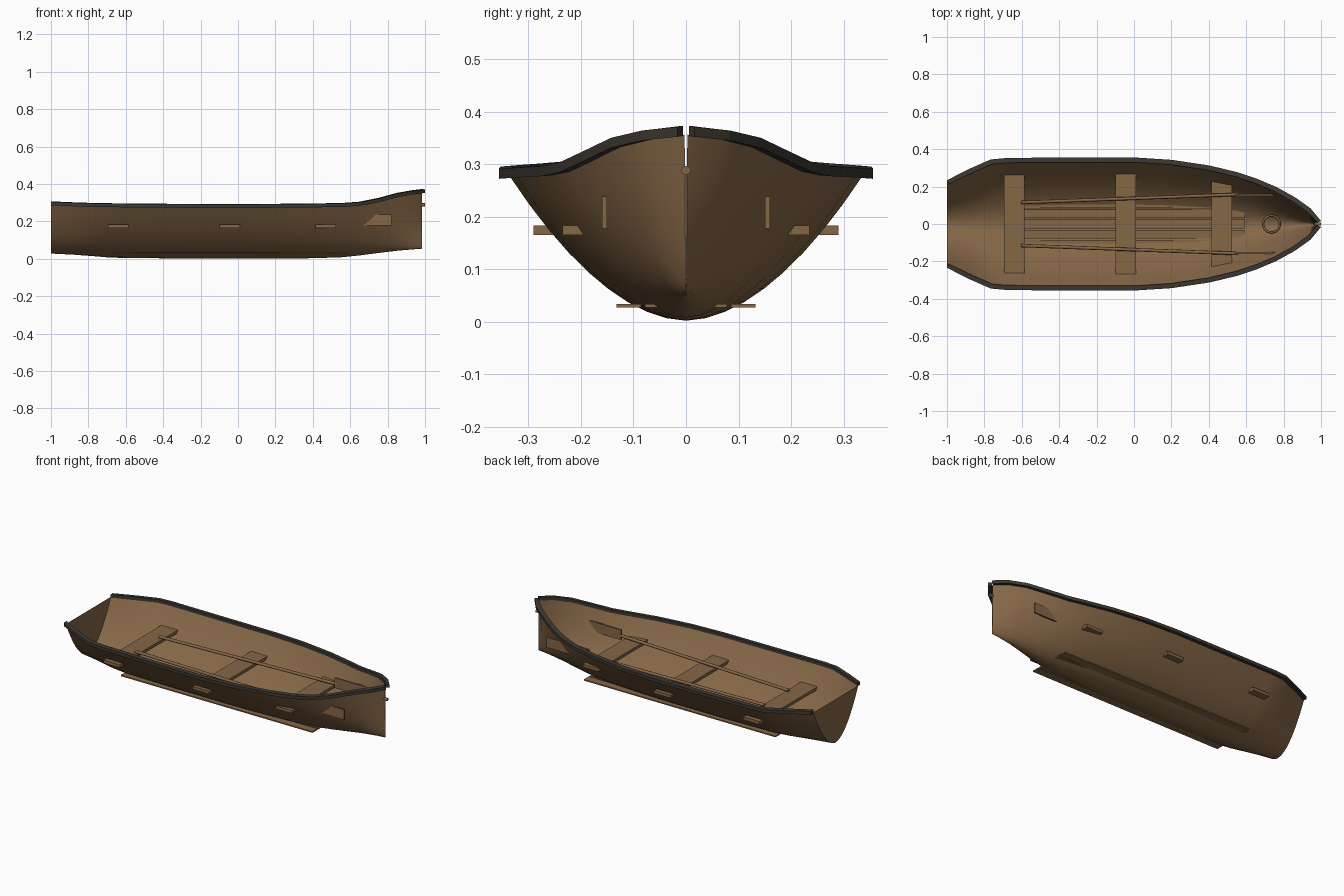
import bpy, bmesh, math
from mathutils import Vector

if "Cube" in bpy.data.objects:
    bpy.data.objects.remove(bpy.data.objects["Cube"])


def material(name, rgb):
    m = bpy.data.materials.new(name)
    m.diffuse_color = (*rgb, 1)
    m.use_nodes = True
    m.node_tree.nodes["Principled BSDF"].inputs["Base Color"].default_value = m.diffuse_color
    return m


WOOD = material("brown wood", (0.235, 0.135, 0.062))
DARK = material("dark rail", (0.045, 0.039, 0.031))


def make(name, verts, faces, mat, smooth=False):
    me = bpy.data.meshes.new(name)
    me.from_pydata(verts, [], faces)
    bm = bmesh.new()
    bm.from_mesh(me)
    bmesh.ops.recalc_face_normals(bm, faces=bm.faces)
    bm.to_mesh(me)
    bm.free()
    me.materials.append(mat)
    for p in me.polygons:
        p.use_smooth = smooth
    ob = bpy.data.objects.new(name, me)
    bpy.context.collection.objects.link(ob)
    return ob


def box(name, x0, x1, y0, y1, z0, z1, mat=WOOD):
    v = [(x, y, z) for x in (x0, x1) for y in (y0, y1) for z in (z0, z1)]
    f = [(0, 1, 3, 2), (4, 6, 7, 5), (0, 4, 5, 1), (2, 3, 7, 6), (0, 2, 6, 4), (1, 5, 7, 3)]
    return make(name, v, f, mat)


def rod(name, a, b, r, sides=8):
    a, b = Vector(a), Vector(b)
    bpy.ops.mesh.primitive_cylinder_add(vertices=sides, radius=r, depth=(b - a).length,
                                        location=(a + b) / 2)
    ob = bpy.context.object
    ob.rotation_euler = (b - a).to_track_quat('Z', 'Y').to_euler()
    ob.name = name
    ob.data.materials.append(WOOD)
    bpy.ops.object.shade_smooth_by_angle(angle=math.radians(50))
    return ob


# Hull stations: x, half width at the top, bottom height, top height
STATIONS = [
    (-1.0, 0.215, 0.028, 0.29), (-0.88, 0.272, 0.022, 0.285), (-0.76, 0.325, 0.013, 0.281),
    (-0.68, 0.332, 0.006, 0.28), (-0.35, 0.335, 0.002, 0.277), (0.0, 0.335, 0.002, 0.276),
    (0.2, 0.322, 0.002, 0.277), (0.4, 0.292, 0.003, 0.279), (0.55, 0.256, 0.008, 0.281),
    (0.65, 0.222, 0.018, 0.288), (0.75, 0.18, 0.031, 0.308), (0.85, 0.125, 0.043, 0.335),
    (0.93, 0.068, 0.050, 0.349), (0.985, 0.0025, 0.054, 0.356),
]
N = 9            # section points per side
POWER = 1.85     # section roundness

# Hull skin with rounded sections
verts, faces = [], []
W = 2 * N + 1
for x, hw, zb, zt in STATIONS:
    for i in range(-N, N + 1):
        s = i / N
        verts.append((x, hw * s, zb + (zt - zb) * abs(s) ** POWER))
for j in range(len(STATIONS) - 1):
    for i in range(W - 1):
        a = j * W + i
        faces.append((a, a + 1, a + W + 1, a + W))
make("hull", verts, faces, WOOD, smooth=True)

# Flat stern board
make("transom", verts[:W], [tuple(range(W))], WOOD)

# Rails: rectangular section swept along each top edge
path = [Vector((x, hw)) for x, hw, _, _ in STATIONS]
for side, label in ((1, "left"), (-1, "right")):
    rv, rf = [], []
    for k, (x, hw, zb, zt) in enumerate(STATIONS):
        t = (path[min(k + 1, len(path) - 1)] - path[max(k - 1, 0)]).normalized()
        n = Vector((-t.y, t.x))
        for off, dz in ((-0.005, -0.002), (-0.005, 0.017), (0.021, 0.015), (0.021, -0.004)):
            p = path[k] + n * off
            rv.append((min(1.0, max(-1.0, p.x)), side * max(p.y, 0.006), zt + dz))
    for k in range(len(STATIONS) - 1):
        for c in range(4):
            d = (c + 1) % 4
            rf.append((k * 4 + c, k * 4 + d, k * 4 + 4 + d, k * 4 + 4 + c))
    e = len(rv) - 4
    rf += [(0, 1, 2, 3), (e, e + 1, e + 2, e + 3)]
    make(label + "_rail", rv, rf, DARK)

# Bench seats, ends running through the hull
for name, x0, x1, hw in (("rear_seat", -0.695, -0.585, 0.29),
                         ("middle_seat", -0.1, 0.01, 0.29),
                         ("front_seat", 0.415, 0.525, 0.235)):
    box(name, x0, x1, -hw, hw, 0.165, 0.183)

# Floor boards
for i in range(-2, 3):
    y = i * 0.0545
    box("floor_board", -0.69, 0.59, y - 0.0235, y + 0.0235, 0.027, 0.034)

# Oars lying on the seats
for s, label in ((1, "left"), (-1, "right")):
    rod(label + "_oar_shaft", (-0.605, s * 0.115, 0.193), (0.56, s * 0.158, 0.2), 0.009)
    box(label + "_oar_blade", 0.54, 0.82, s * 0.155 - 0.005, s * 0.155 + 0.005, 0.177, 0.238)

# Rope ring in the bow
bpy.ops.mesh.primitive_torus_add(major_radius=0.045, minor_radius=0.006, major_segments=24,
                                 minor_segments=8, location=(0.735, 0, 0.075))
ring = bpy.context.object
ring.name = "rope_ring"
ring.data.materials.append(WOOD)
bpy.ops.object.shade_smooth_by_angle(angle=math.radians(60))

# Bow peg and the thin line hanging behind it
rod("bow_peg", (0.965, 0, 0.288), (1.0, 0, 0.288), 0.009)
box("bow_line", 0.975, 0.985, -0.002, 0.002, 0.16, 0.288)
